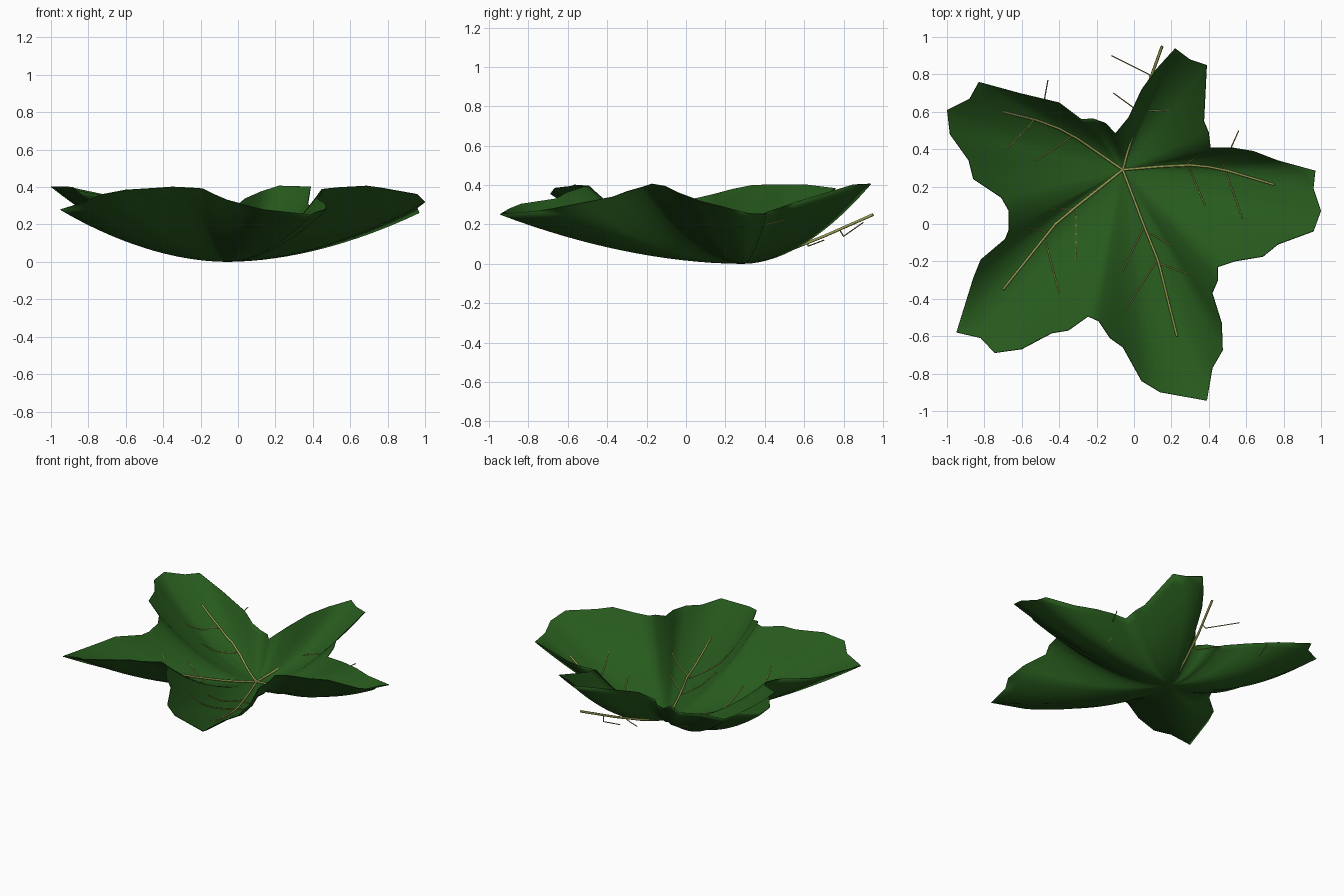
import bpy, bmesh, math

if "Cube" in bpy.data.objects:
    bpy.data.objects.remove(bpy.data.objects["Cube"])

CX, CY = -0.06, 0.29          # point where all lobes and veins meet
THICK = 0.004
POWER = 1.87                  # how rounded the cup is

# leaf outline seen from above, clockwise from the back lobe's tip
OUTLINE = [
    (.22, .94), (.30, .88), (.39, .85), (.375, .55), (.40, .49), (.41, .41),
    (.52, .41), (.64, .39), (.77, .34), (.97, .285), (.96, .19), (1, .07),
    (.96, -.04), (.77, -.11), (.69, -.175), (.54, -.2), (.45, -.23), (.45, -.30),
    (.42, -.37), (.47, -.53), (.475, -.675), (.42, -.77), (.39, -.945),
    (.14, -.90), (.04, -.84), (-.06, -.66), (-.13, -.61), (-.19, -.52),
    (-.245, -.495), (-.35, -.57), (-.44, -.585), (-.60, -.67), (-.745, -.69),
    (-.82, -.61), (-.95, -.58), (-.86, -.29), (-.82, -.19), (-.69, -.08),
    (-.67, -.03), (-.67, .07), (-.71, .14), (-.86, .24), (-.885, .34),
    (-.985, .48), (-1, .61), (-.88, .67), (-.83, .76), (-.61, .70), (-.4, .65),
    (-.28, .56), (-.22, .565), (-.15, .54), (-.10, .485), (-.03, .57),
    (.04, .72), (.12, .83)]

# rim height by direction (degrees, height)
RIM = [(-160, .335), (-150, .31), (-144, .29), (-136, .275), (-125, .355),
       (-119, .385), (-109, .40), (-99, .39), (-90, .33), (-80, .275),
       (-70, .25), (-61, .28), (-57, .31), (-54, .34), (-45, .39), (-32, .405),
       (-26, .395), (-18, .36), (-12, .32), (0, .26), (5, .25), (14, .26),
       (31, .31), (51, .40), (67, .405), (77, .34), (84, .285), (101, .22),
       (120, .22), (133, .27), (143, .335), (149, .385), (161, .40),
       (176, .40), (192, .355), (200, .335)]


def rim_height(deg):
    if deg < -160:
        deg += 360
    for (a, za), (b, zb) in zip(RIM, RIM[1:]):
        if a <= deg <= b:
            return za + (zb - za) * (deg - a) / (b - a)
    return .34


def surface(x, y):
    """Height of the cupped leaf at a point."""
    dx, dy = x - CX, y - CY
    if math.hypot(dx, dy) < 1e-5:
        return 0.0
    z = rim_height(math.degrees(math.atan2(dy, dx)))
    for (ax, ay), (bx, by) in zip(OUTLINE, OUTLINE[1:] + OUTLINE[:1]):
        ax, ay, bx, by = ax - CX, ay - CY, bx - CX, by - CY
        if ax * dy - ay * dx <= 1e-9 and dx * by - dy * bx <= 1e-9 and ax * dx + ay * dy > 0:
            ex, ey = bx - ax, by - ay
            den = dx * ey - dy * ex
            if abs(den) > 1e-9:
                t = den / (ax * ey - ay * ex)
                return z * min(max(t, 0), 1) ** POWER
    return z


def material(name, rgb):
    m = bpy.data.materials.new(name)
    m.diffuse_color = (*rgb, 1)
    m.use_nodes = True
    m.node_tree.nodes["Principled BSDF"].inputs["Base Color"].default_value = m.diffuse_color
    return m


green = material("leaf_green", (.020, .101, .012))
olive = material("vein_olive", (.33, .36, .09))

# leaf blade: rings shrinking from the rim to the centre
bm = bmesh.new()
RINGS = 16
centre = bm.verts.new((CX, CY, 0))
rings = []
for k in range(1, RINGS + 1):
    t = k / RINGS
    ring = []
    for x, y in OUTLINE:
        h = rim_height(math.degrees(math.atan2(y - CY, x - CX)))
        ring.append(bm.verts.new((CX + (x - CX) * t, CY + (y - CY) * t, h * t ** POWER)))
    rings.append(ring)
n = len(OUTLINE)
for i in range(n):
    j = (i + 1) % n
    bm.faces.new((centre, rings[0][j], rings[0][i]))
    for a, b in zip(rings, rings[1:]):
        bm.faces.new((a[i], a[j], b[j], b[i]))
me = bpy.data.meshes.new("leaf_blade")
bm.to_mesh(me)
bm.free()
leaf = bpy.data.objects.new("leaf_blade", me)
bpy.context.collection.objects.link(leaf)
me.materials.append(green)
for p in me.polygons:
    p.use_smooth = True
sol = leaf.modifiers.new("thickness", 'SOLIDIFY')
sol.thickness = THICK
sol.offset = 1
split = leaf.modifiers.new("crisp_rim", 'EDGE_SPLIT')
split.split_angle = math.radians(80)


def vein(name, pts, r0, r1, lift, steps=6):
    """Thin tapered tube; points without a height lie on the leaf."""
    path = []
    for p, q in zip(pts, pts[1:]):
        for s in range(steps):
            f = s / steps
            path.append(tuple(a + (b - a) * f for a, b in zip(p, q)))
    path.append(pts[-1])
    cu = bpy.data.curves.new(name, 'CURVE')
    cu.dimensions = '3D'
    cu.bevel_depth = 1
    cu.bevel_resolution = 1
    cu.use_fill_caps = True
    sp = cu.splines.new('POLY')
    sp.points.add(len(path) - 1)
    for i, p in enumerate(path):
        z = p[2] if len(p) == 3 else surface(*p) + THICK + lift
        sp.points[i].co = (p[0], p[1], z, 1)
        sp.points[i].radius = r0 + (r1 - r0) * i / (len(path) - 1)
    sp.use_smooth = True
    cu.materials.append(olive)
    ob = bpy.data.objects.new(name, cu)
    bpy.context.collection.objects.link(ob)


# main veins, one per lobe
C = (CX, CY)
MAIN = {
    "left_back": [C, (-.22, .40), (-.30, .455), (-.40, .51), (-.52, .555), (-.70, .60)],
    "right": [C, (.15, .308), (.30, .315), (.40, .305), (.50, .285), (.75, .21)],
    "front": [C, (.05, 0), (.13, -.20), (.18, -.40), (.23, -.60)],
    "left_front": [C, (-.30, .10), (-.42, 0), (-.50, -.10), (-.70, -.35)],
    "back": [(CX, CY, .009), (-.03, .40, .03), (0, .50, .06), (.06, .70, .14), (.15, .95, .25)],
}
for name, pts in MAIN.items():
    vein("main_vein_" + name, pts, .007, .008 if name == "back" else .006, .005)

# side veins
SIDE = [
    [(.29, .31), (.38, .10)], [(.27, .31), (.33, .36)], [(.47, .34), (.58, .03)],
    [(.52, .41, .2), (.56, .50, .22)], [(-.53, .56), (-.68, .40)],
    [(-.33, .47), (-.52, .34)], [(-.48, .66, .2), (-.46, .77, .24)],
    [(.05, -.02), (-.06, -.25)], [(.12, -.20), (-.05, -.46)],
    [(.07, -.04), (.21, -.12)], [(.13, -.21), (.30, -.27)],
    [(-.33, .08), (-.45, .08)], [(-.31, .08), (-.31, -.19)],
    [(-.48, -.04), (-.57, -.02)], [(-.47, -.10), (-.40, -.37)],
    [(.09, .78, .175), (.08, .80, .14), (-.12, .90, .21)],
    [(.04, .62, .11), (0, .62, .09), (-.11, .70, .12)], [(.08, .605), (.20, .61)],
]
for i, pts in enumerate(SIDE):
    vein("side_vein_%d" % (i + 1), pts, .0035, .003, .002)
